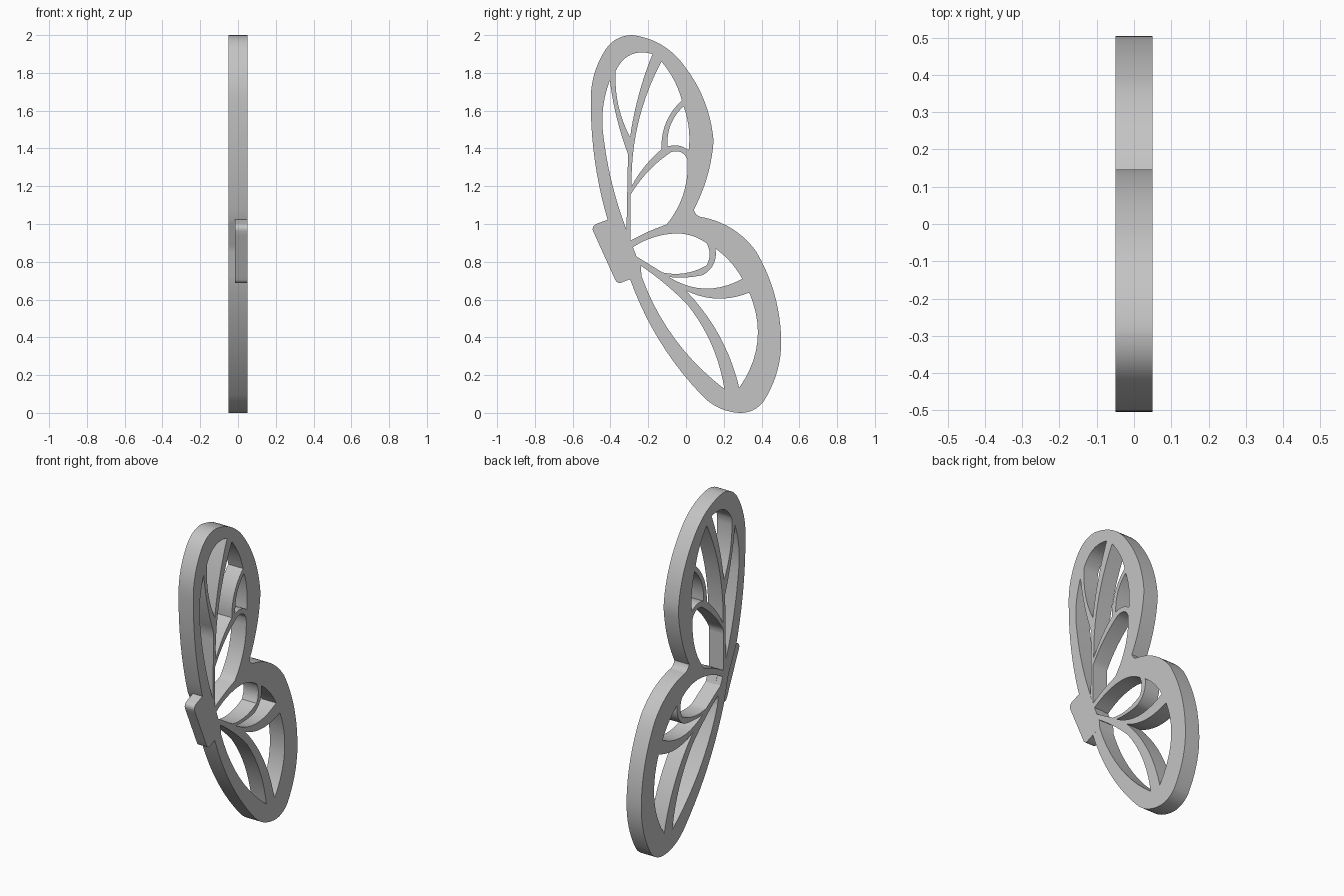
import bpy, bmesh, math
from mathutils import Vector

cube = bpy.data.objects.get("Cube")
if cube:
    bpy.data.objects.remove(cube, do_unlink=True)

GREY = (0.55, 0.55, 0.55, 1)
grey = bpy.data.materials.new("light grey")
grey.use_nodes = True
grey.diffuse_color = GREY
grey.node_tree.nodes["Principled BSDF"].inputs["Base Color"].default_value = GREY


def add_arc_loop(curve, corners):
    """Closed loop of arcs; each corner is (y, z, bulge of the next side to its left), in hundredths."""
    n = len(corners)
    spline = curve.splines.new('BEZIER')
    spline.bezier_points.add(n - 1)
    spline.use_cyclic_u = True
    spline.resolution_u = 10
    pts = spline.bezier_points
    for bp, (y, z, _) in zip(pts, corners):
        bp.handle_left_type = bp.handle_right_type = 'FREE'
        bp.co = (y / 100, z / 100, 0)
    for i, (_, _, bulge) in enumerate(corners):
        a, b = pts[i], pts[(i + 1) % n]
        side = b.co - a.co
        left = Vector((-side.y, side.x, 0)).normalized()
        peak = (a.co + b.co) / 2 + left * bulge / 50
        a.handle_right = a.co.lerp(peak, 2 / 3)
        b.handle_left = b.co.lerp(peak, 2 / 3)


def plate(name, loops, x_min, x_max):
    """Flat plate in the y-z plane; the first loop is the outline, the rest are openings."""
    curve = bpy.data.curves.new(name, 'CURVE')
    curve.dimensions = '2D'
    curve.fill_mode = 'BOTH'
    curve.extrude = (x_max - x_min) / 2
    for loop in loops:
        add_arc_loop(curve, loop)
    ob = bpy.data.objects.new(name, curve)
    bpy.context.scene.collection.objects.link(ob)
    ob.rotation_euler = (math.pi / 2, 0, math.pi / 2)
    ob.location.x = (x_min + x_max) / 2
    bpy.ops.object.select_all(action='DESELECT')
    ob.select_set(True)
    bpy.context.view_layer.objects.active = ob
    bpy.ops.object.convert(target='MESH')
    ob = bpy.context.object
    # Weld the caps to the side walls
    bm = bmesh.new()
    bm.from_mesh(ob.data)
    bmesh.ops.remove_doubles(bm, verts=bm.verts, dist=0.0001)
    bmesh.ops.recalc_face_normals(bm, faces=bm.faces)
    bm.to_mesh(ob.data)
    bm.free()
    ob.data.materials.clear()
    ob.data.materials.append(grey)
    bpy.ops.object.shade_smooth_by_angle(angle=math.radians(35))


# Silhouette of both wings
outline = [(-41.5, 102.3, 2.3), (-50.4, 165, 2.2), (-42.5, 192.5, 2.1), (-28.2, 200, 3.4),
           (-0.8, 183.6, 3.1), (14.6, 144, 2), (4.1, 107.5, -1.1), (9.2, 103.5, 3.2),
           (37.2, 85.4, 2.8), (50.3, 41.4, 3), (40.9, 5.8, 1.7), (28.2, 0, 2.2),
           (8.2, 9.5, 3.8), (-29.5, 70.5, 0), (-34, 87, 0)]

# Openings between the veins of the upper wing
upper_cells = [
    [(-31.5, 97, 1.5), (-43.5, 145, 2.1), (-40.3, 176, -1.2), (-30.7, 137, 0)],
    [(-37.2, 181, -2.5), (-29.6, 146, 1.4), (-17.7, 190, -4.5)],
    [(-13, 186, -4.4), (-28.8, 120, 1.2), (-13, 139.5, 3.2), (-2.2, 165.5, -1.3)],
    [(-1.3, 162.3, -2.7), (-9.8, 141, 1.5), (1.4, 139, -1.4)],
    [(-29.3, 115.6, 1.7), (-8, 138, 2.2), (0.8, 134, 3.5), (-10.3, 99.7, -0.5), (-29.3, 91.2, 0)],
]

# Openings between the veins of the lower wing
lower_cells = [
    [(-28.3, 87.6, 1.8), (-4.5, 95, 1.3), (11, 89.7, 1.6), (10.8, 78, 2.2), (-12.4, 74.3, 0),
     (-26.2, 82.8, 0)],
    [(15.6, 87, 1.2), (29.8, 71, 5.7), (-9.2, 72, -0.8), (9, 73, -2.6)],
    [(0, 64.7, -3.7), (33.5, 63.7, 7), (28.2, 13.3, -4)],
    [(-24, 78, 0.8), (0.8, 57.3, 3.2), (20.3, 12.7, 5.4), (-23.5, 72.2, 0)],
]
plate("wing_frame", [outline] + upper_cells + lower_cells, -0.05, 0.05)

# Thinner block at the wing root
root = [(-49.3, 96.5, 0.8), (-47.5, 100, 0), (-41.5, 102.3, 1), (-31.5, 96.5, 0), (-26.2, 82.8, 0),
        (-24, 78.5, 0), (-24.3, 73, 0), (-34, 69, 0.8), (-37.5, 70.5, 0)]
plate("root_block", [root], -0.015, 0.0502)
